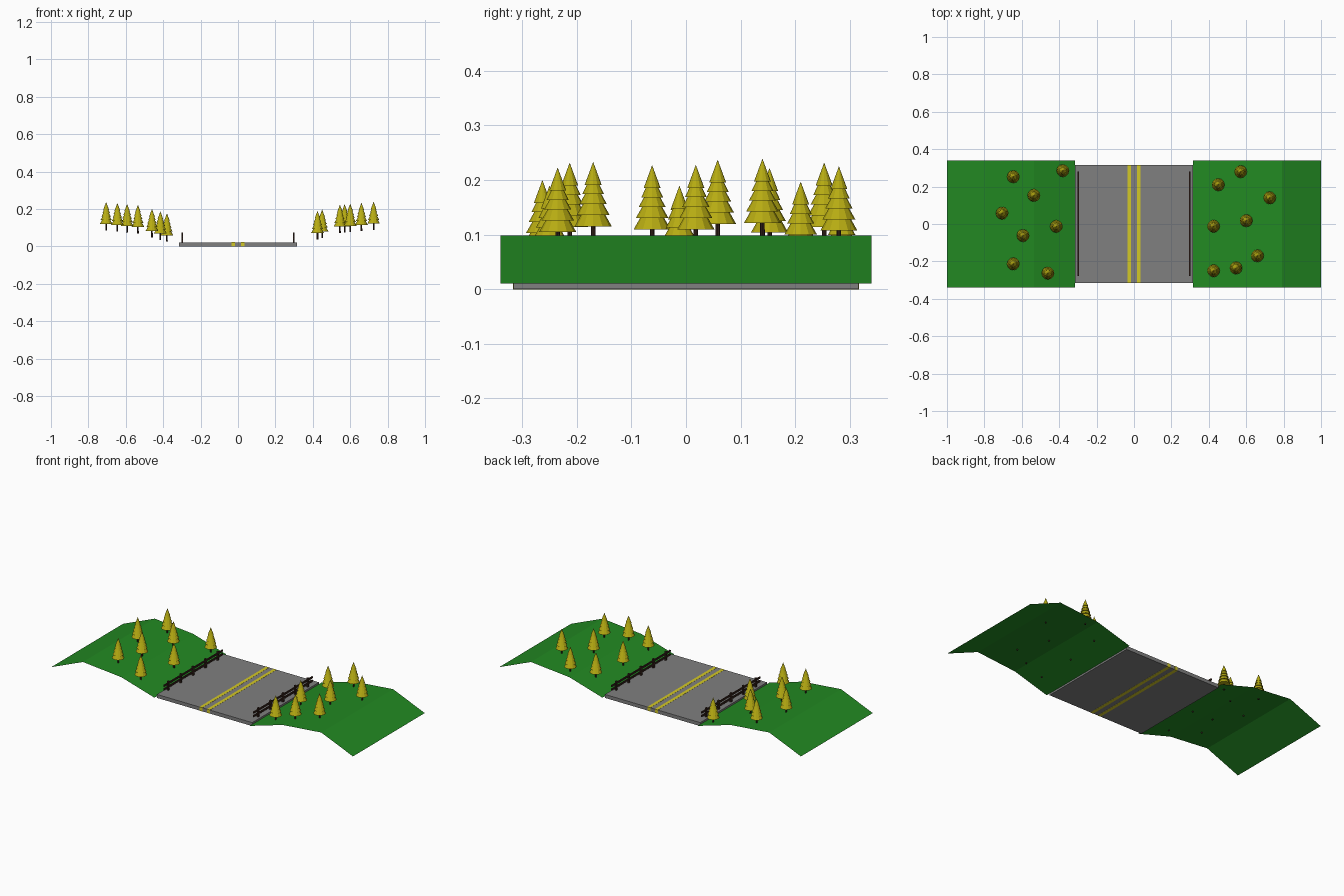
import bpy, bmesh, math
from mathutils import Matrix, Vector

if "Cube" in bpy.data.objects:
    bpy.data.objects.remove(bpy.data.objects["Cube"])


def material(name, rgb):
    m = bpy.data.materials.new(name)
    m.diffuse_color = (*rgb, 1)
    m.use_nodes = True
    m.node_tree.nodes["Principled BSDF"].inputs["Base Color"].default_value = m.diffuse_color
    return m


GREY = material("asphalt_grey", (0.215, 0.215, 0.215))
GREEN = material("grass_green", (0.016, 0.25, 0.016))
YELLOW = material("line_yellow", (0.65, 0.58, 0.02))
OLIVE = material("foliage_olive", (0.47, 0.41, 0.006))
BROWN = material("wood_brown", (0.04, 0.018, 0.012))


def finish(name, bm, *mats):
    me = bpy.data.meshes.new(name)
    bm.to_mesh(me)
    bm.free()
    for m in mats:
        me.materials.append(m)
    ob = bpy.data.objects.new(name, me)
    bpy.context.collection.objects.link(ob)
    return ob


def add_box(bm, lo, hi):
    lo, hi = Vector(lo), Vector(hi)
    bmesh.ops.create_cube(bm, size=1, matrix=Matrix.Translation((lo + hi) / 2) @ Matrix.Diagonal((*(hi - lo), 1)))


# Road slab with two centre lines that show on both sides
bm = bmesh.new()
add_box(bm, (-0.316, -0.316, 0.0005), (0.316, 0.316, 0.0215))
finish("road", bm, GREY)
bm = bmesh.new()
for s in (-1, 1):
    x = s * 0.025
    add_box(bm, (x - 0.01, -0.3165, 0), (x + 0.01, 0.3165, 0.0222))
finish("centre_lines", bm, YELLOW)

# Hills: open folded sheets either side of the road
HILL = [(0.316, 0.011), (0.535, 0.075), (0.79, 0.098), (1.0, 0.011)]


def ground(x):
    x = abs(x)
    for (x0, z0), (x1, z1) in zip(HILL, HILL[1:]):
        if x <= x1:
            return z0 + (z1 - z0) * (x - x0) / (x1 - x0)


for s, side in ((-1, "left"), (1, "right")):
    bm = bmesh.new()
    rows = [[bm.verts.new((s * x, y, z)) for y in (-0.34, 0.34)] for x, z in HILL]
    for a, b in zip(rows, rows[1:]):
        f = [a[0], b[0], b[1], a[1]]
        bm.faces.new(f if s > 0 else f[::-1])
    finish(side + "_hill", bm, GREEN)

    # Fence: posts with two rails on the road-facing side
    bm = bmesh.new()
    x = s * 0.298
    for i in range(5):
        y = (i - 2) * 0.117
        add_box(bm, (x - 0.005, y - 0.006, 0.015), (x + 0.005, y + 0.006, 0.075))
    for z in (0.036, 0.057):
        add_box(bm, (x - 0.0035, -0.277, z), (x + 0.0035, 0.28, z + 0.010))
    finish(side + "_fence", bm, BROWN)

# Trees: tiered foliage over a slim trunk
TIERS = [(0.029, 0.034), (0.050, 0.030), (0.070, 0.025), (0.088, 0.020), (0.105, 0.0155)]
SIDES = 12


def tree(name, x, y):
    bm = bmesh.new()
    profile = [(0.0, 0.029)]
    for i, (z, r) in enumerate(TIERS):
        profile.append((r, z))
        if i + 1 < len(TIERS):
            zn, rn = TIERS[i + 1]
            profile.append((rn * 0.72, zn + 0.001))
    profile.append((0.0, 0.147))
    rings = []
    for r, z in profile:
        if r == 0:
            rings.append([bm.verts.new((0, 0, z))] * SIDES)
        else:
            rings.append([bm.verts.new((r * math.cos(a), r * math.sin(a), z))
                          for a in (2 * math.pi * k / SIDES for k in range(SIDES))])
    for a, b in zip(rings, rings[1:]):
        for k in range(SIDES):
            n = (k + 1) % SIDES
            bm.faces.new(list(dict.fromkeys([a[k], a[n], b[n], b[k]])))
    first = len(bm.faces)
    bmesh.ops.create_cone(bm, cap_ends=True, segments=8, radius1=0.0045, radius2=0.004,
                          depth=0.038, matrix=Matrix.Translation((0, 0, 0.014)))
    for i, f in enumerate(bm.faces):
        f.material_index = int(i >= first)
    bmesh.ops.recalc_face_normals(bm, faces=bm.faces[:])
    finish(name, bm, OLIVE, BROWN).location = (x, y, ground(x))


SPOTS = [(0.57, 0.28), (0.45, 0.21), (0.725, 0.14), (0.60, 0.018), (0.425, -0.012),
         (0.66, -0.17), (0.545, -0.235), (0.425, -0.25),
         (-0.38, 0.285), (-0.645, 0.253), (-0.535, 0.153), (-0.705, 0.058),
         (-0.415, -0.013), (-0.593, -0.062), (-0.645, -0.213), (-0.46, -0.263)]
for i, (x, y) in enumerate(SPOTS):
    tree(f"tree_{i + 1}", x, y)
